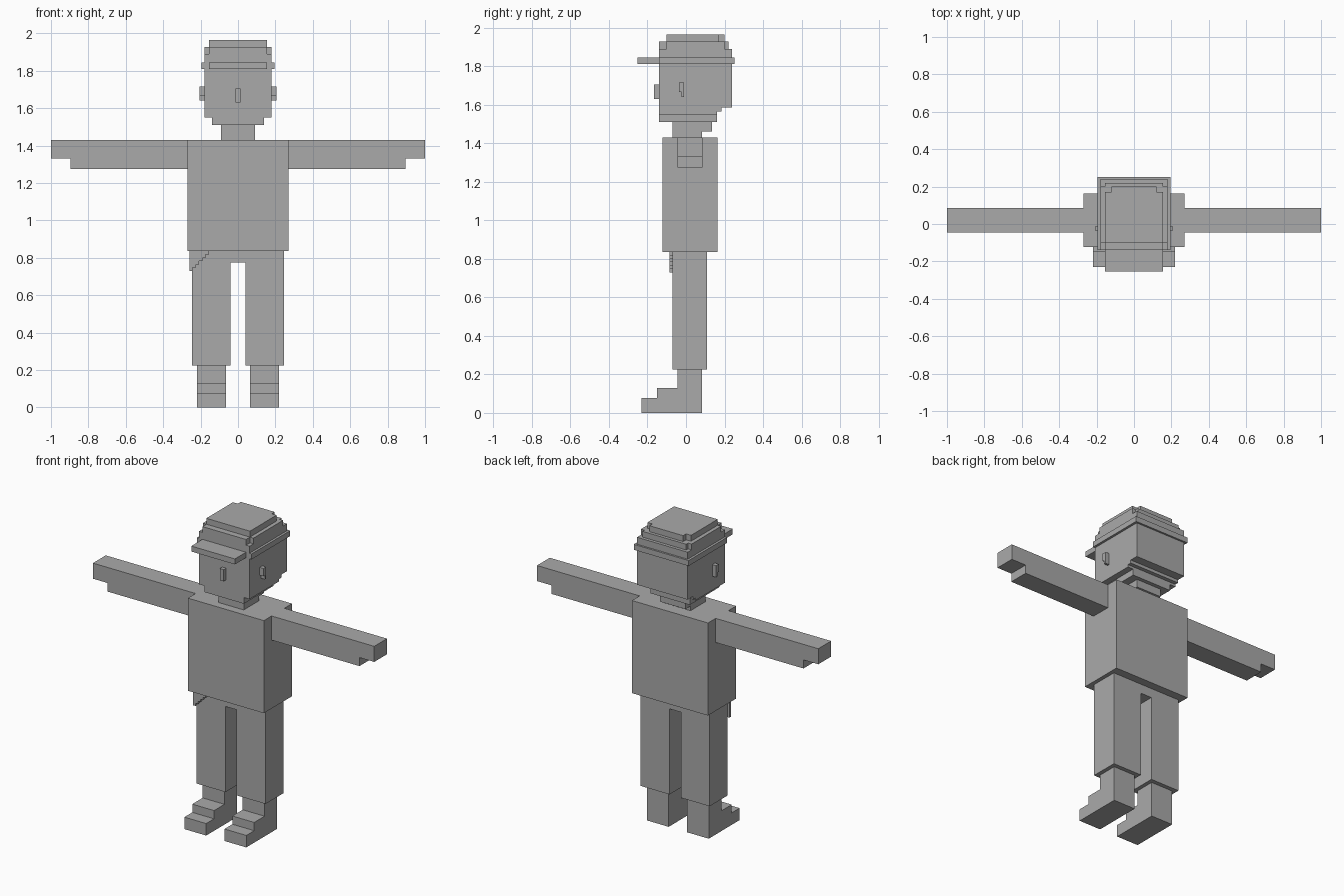
import bpy, bmesh
from mathutils import Vector

if "Cube" in bpy.data.objects:
    bpy.data.objects.remove(bpy.data.objects["Cube"])

grey = bpy.data.materials.new("plain grey")
grey.diffuse_color = (0.4, 0.4, 0.4, 1)
grey.use_nodes = True
grey.node_tree.nodes["Principled BSDF"].inputs["Base Color"].default_value = grey.diffuse_color


def prism(name, outline, lo, hi, axis):
    """Extrude an outline along an axis. Outline is (y,z) for x, (x,z) for y, (x,y) for z."""
    bm = bmesh.new()
    place = {"x": lambda a, b: (lo, a, b),
             "y": lambda a, b: (a, lo, b),
             "z": lambda a, b: (a, b, lo)}[axis]
    face = bm.faces.new([bm.verts.new(place(a, b)) for a, b in outline])
    new = bmesh.ops.extrude_face_region(bm, geom=[face])["geom"]
    step = Vector([hi - lo if axis == k else 0 for k in "xyz"])
    bmesh.ops.translate(bm, vec=step, verts=[v for v in new if isinstance(v, bmesh.types.BMVert)])
    bmesh.ops.recalc_face_normals(bm, faces=bm.faces)
    mesh = bpy.data.meshes.new(name)
    bm.to_mesh(mesh)
    bm.free()
    mesh.materials.append(grey)
    ob = bpy.data.objects.new(name, mesh)
    bpy.context.collection.objects.link(ob)
    return ob


def box(name, x0, x1, y0, y1, z0, z1):
    return prism(name, [(x0, y0), (x1, y0), (x1, y1), (x0, y1)], z0, z1, "z")


def sym(half):
    """Mirror a half outline (x > 0) across x = 0."""
    return half + [(-a, b) for a, b in reversed(half)]


# Body
box("torso", -0.27, 0.27, -0.123, 0.163, 0.835, 1.43)
prism("trousers", sym([(0.04, 0.775), (0.04, 0.225), (0.245, 0.225), (0.245, 0.835)]),
      -0.07, 0.11, "y")

# Arms, feet and ears on both sides
arm = [(0.27, 1.275), (0.895, 1.275), (0.895, 1.33), (1.0, 1.33), (1.0, 1.43), (0.27, 1.43)]
foot = [(-0.23, 0), (0.083, 0), (0.083, 0.225), (-0.045, 0.225),
        (-0.045, 0.13), (-0.15, 0.13), (-0.15, 0.077), (-0.23, 0.077)]
ear = [(-0.037, 1.665), (-0.024, 1.665), (-0.024, 1.64), (-0.01, 1.64),
       (-0.01, 1.715), (-0.037, 1.715)]
for side, s in (("left", 1), ("right", -1)):
    prism(side + "_arm", [(s * x, z) for x, z in arm], -0.045, 0.085, "y")
    prism(side + "_foot", foot, s * 0.065, s * 0.22, "x")
    prism(side + "_ear", ear, s * 0.18, s * 0.207, "x")

# Neck, chin, head and nose
prism("neck", [(-0.07, 1.43), (0.083, 1.43), (0.083, 1.46), (0.135, 1.46),
               (0.135, 1.51), (-0.07, 1.51)], -0.09, 0.09, "x")
box("chin", -0.14, 0.14, -0.14, 0.16, 1.51, 1.55)
prism("head", [(-0.14, 1.55), (0.16, 1.55), (0.16, 1.565), (0.185, 1.565), (0.185, 1.585),
               (0.24, 1.585), (0.24, 1.81), (-0.14, 1.81)], -0.18, 0.18, "x")
box("nose", -0.014, 0.014, -0.165, -0.14, 1.63, 1.705)

# Cap in stepped layers
prism("cap_brim", sym([(0.155, -0.253), (0.155, -0.14), (0.195, -0.14), (0.195, 0.252)]),
      1.81, 1.845, "z")
box("cap_band", -0.18, 0.18, -0.14, 0.24, 1.845, 1.89)
prism("cap_crown", sym([(0.155, -0.14), (0.155, -0.10), (0.18, -0.10), (0.18, 0.20),
                        (0.155, 0.20), (0.155, 0.22)]), 1.89, 1.927, "z")
prism("cap_top", sym([(0.155, -0.10), (0.155, 0.17), (0.12, 0.17), (0.12, 0.20)]),
      1.927, 1.965, "z")

# Stepped pocket flap below the hem
steps = 6
flap = [(-0.26, 0.835), (-0.26, 0.73)]
for i in range(steps):
    x = -0.26 + 0.105 * (i + 1) / steps
    flap += [(x, 0.73 + 0.105 * i / steps), (x, 0.73 + 0.105 * (i + 1) / steps)]
prism("pocket_flap", flap, -0.085, -0.07, "y")
